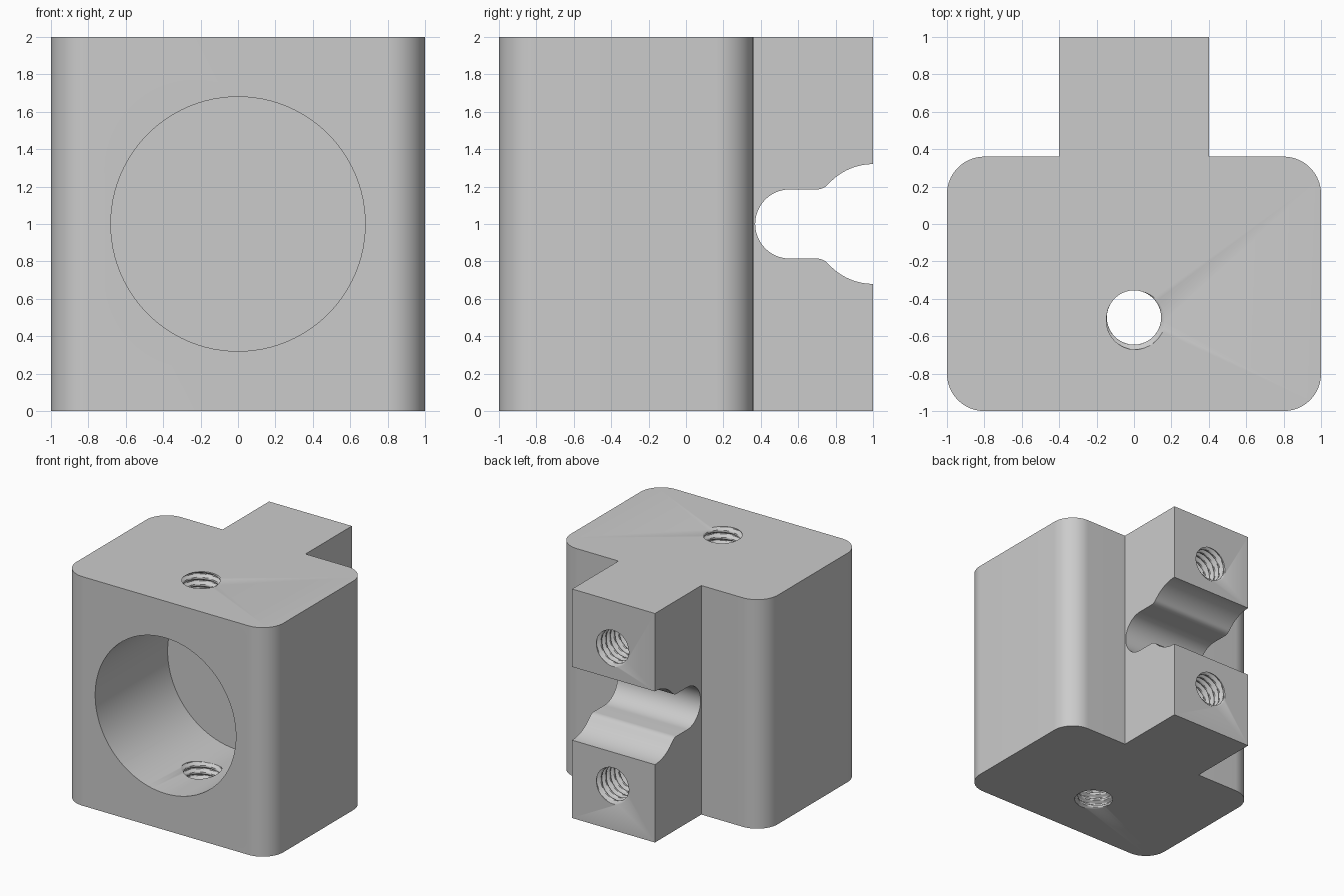
import bpy, bmesh, math
from mathutils import Matrix, Vector

cube = bpy.data.objects.get("Cube")
if cube:
    bpy.data.objects.remove(cube, do_unlink=True)

metal = bpy.data.materials.new("grey metal")
metal.use_nodes = True
GREY = (0.6, 0.6, 0.6, 1)
metal.diffuse_color = GREY
metal.node_tree.nodes["Principled BSDF"].inputs["Base Color"].default_value = GREY


def finish(name, bm):
    bmesh.ops.recalc_face_normals(bm, faces=bm.faces)
    mesh = bpy.data.meshes.new(name)
    bm.to_mesh(mesh)
    bm.free()
    mesh.materials.append(metal)
    obj = bpy.data.objects.new(name, mesh)
    bpy.context.collection.objects.link(obj)
    return obj


def prism(name, outline, matrix, length):
    """Extrude a 2D outline along the local z axis of the matrix."""
    bm = bmesh.new()
    face = bm.faces.new([bm.verts.new(matrix @ Vector((x, y, 0))) for x, y in outline])
    ext = bmesh.ops.extrude_face_region(bm, geom=[face])
    verts = [g for g in ext["geom"] if isinstance(g, bmesh.types.BMVert)]
    bmesh.ops.translate(bm, vec=matrix.to_3x3() @ Vector((0, 0, length)), verts=verts)
    return finish(name, bm)


def arc(cx, cy, r, start, end, steps=20):
    angles = [math.radians(start + (end - start) * i / steps) for i in range(steps + 1)]
    return [(cx + r * math.cos(a), cy + r * math.sin(a)) for a in angles]


def threaded_cutter(name, matrix, length, pitch=0.06, minor=0.145, depth=0.027):
    """Screw-shaped solid: one off-round section twisted along its axis."""
    bm = bmesh.new()
    sides, per_turn = 40, 10
    count = round(length / pitch * per_turn)
    rings = []
    for k in range(count + 1):
        z = length * k / count
        ring = []
        for i in range(sides):
            angle = math.tau * i / sides
            phase = (angle / math.tau - z / pitch) % 1
            groove = min(1, max(0, 1.4 - 4 * abs(phase - 0.5)))
            r = minor + depth * groove
            ring.append(bm.verts.new(matrix @ Vector((r * math.cos(angle), r * math.sin(angle), z))))
        rings.append(ring)
    for low, high in zip(rings, rings[1:]):
        for i in range(sides):
            j = (i + 1) % sides
            bm.faces.new((low[i], low[j], high[j]))
            bm.faces.new((low[i], high[j], high[i]))
    bm.faces.new(rings[0])
    bm.faces.new(rings[-1])
    return finish(name, bm)


# Rounded block with a rear tongue, as one plan outline
R, BACK, TONGUE = 0.2, 0.36, 0.4
plan = (arc(-1 + R, -1 + R, R, 180, 270) + arc(1 - R, -1 + R, R, 270, 360)
        + arc(1 - R, BACK - R, R, 0, 90)
        + [(TONGUE, BACK), (TONGUE, 1), (-TONGUE, 1), (-TONGUE, BACK)]
        + arc(-1 + R, BACK - R, R, 90, 180))
body = prism("mounting_block", plan, Matrix.Identity(4), 2)

# Blind front bore
along_y = Matrix.Rotation(math.radians(-90), 4, "X")
bore = prism("bore_cutter", arc(0, 0, 0.68, 0, 360, 96)[:-1],
             Matrix.Translation((0, -1.05, 1)) @ along_y, 1.05)

# Stepped cross slot: round pocket, blended neck, wide mouth
upper = ([(1.05, 0.32)] + arc(1, 0, 0.32, 90, 136)
         + arc(0.70, 0.265, 0.08, -42, -90, 8) + arc(0.555, 0, 0.185, 90, 180))
lower = [(y, -z) for y, z in reversed(upper[:-1])]
along_x = Matrix(((0, 0, 1, -0.5), (1, 0, 0, 0), (0, 1, 0, 1), (0, 0, 0, 1)))
slot = prism("slot_cutter", upper + lower, along_x, 1)

# Threaded holes: top and bottom into the bore, two blind ones in the tongue
cutters = [bore, slot]
for name, z in (("top", 1.5), ("bottom", -0.02)):
    cutters.append(threaded_cutter(name + "_thread_cutter", Matrix.Translation((0, -0.5, z)), 0.525))
for name, z in (("upper", 1.6), ("lower", 0.4)):
    place = Matrix.Translation((0, 0.3, z)) @ along_y
    cutters.append(threaded_cutter(name + "_rear_thread_cutter", place, 0.725))

bpy.ops.object.select_all(action="DESELECT")
body.select_set(True)
bpy.context.view_layer.objects.active = body
for cutter in cutters:
    mod = body.modifiers.new(cutter.name, "BOOLEAN")
    mod.operation, mod.solver, mod.object = "DIFFERENCE", "EXACT", cutter
    bpy.ops.object.modifier_apply(modifier=mod.name)
    bpy.data.objects.remove(cutter, do_unlink=True)
bpy.ops.object.shade_smooth_by_angle(angle=math.radians(30))
